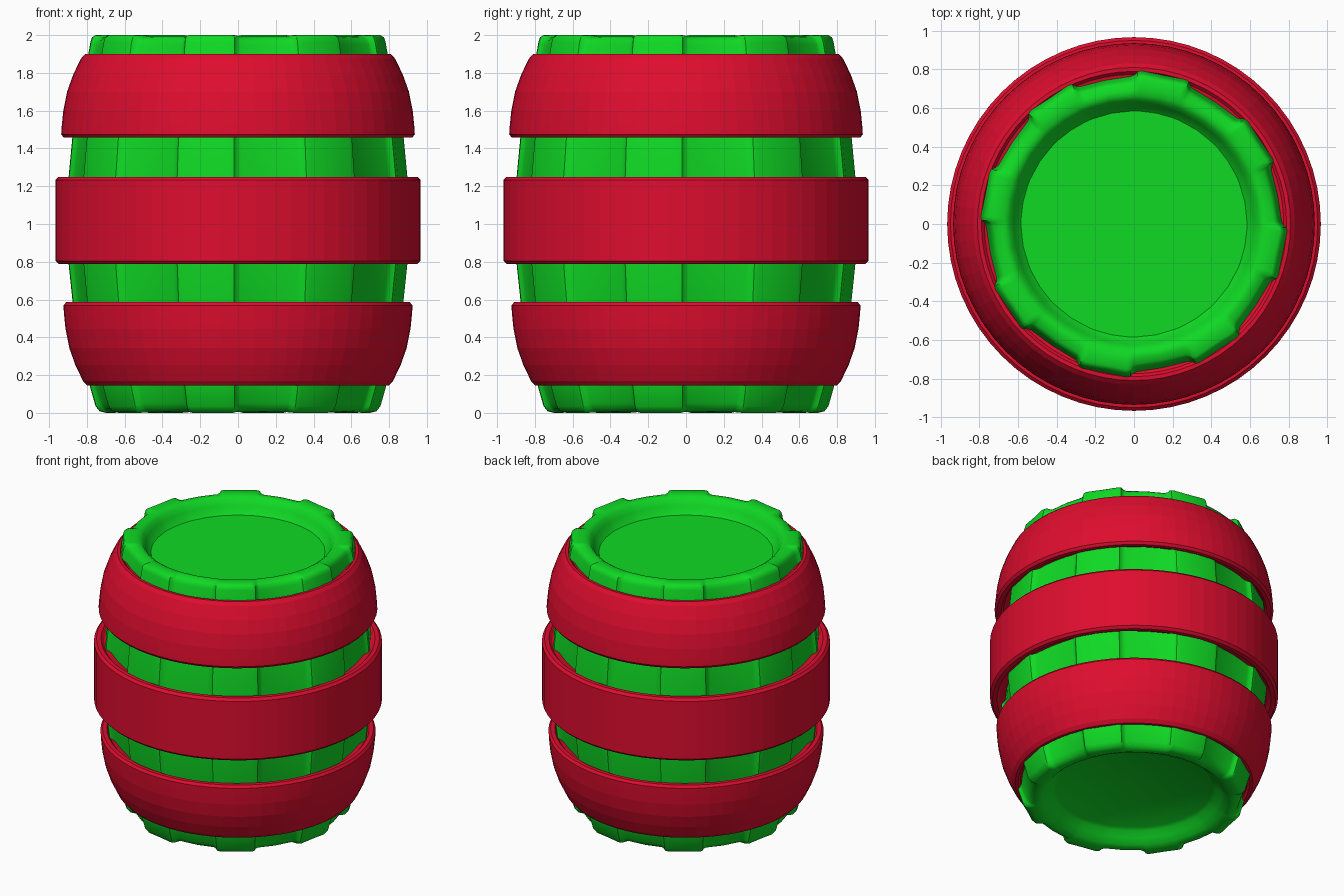
import bpy, bmesh
from math import sin, cos, radians, pi

if "Cube" in bpy.data.objects:
    bpy.data.objects.remove(bpy.data.objects["Cube"])


def material(name, rgb):
    m = bpy.data.materials.new(name)
    m.diffuse_color = (*rgb, 1)
    m.use_nodes = True
    m.node_tree.nodes["Principled BSDF"].inputs["Base Color"].default_value = m.diffuse_color
    return m


green = material("green_wood", (0.005, 0.70, 0.018))
red = material("red_hoop", (0.73, 0.004, 0.028))


def loft(name, rings, mat, closed=False, smooth=40):
    """Skin equal-length rings of points; close into a tube or cap both ends."""
    bm = bmesh.new()
    rows = [[bm.verts.new(p) for p in ring] for ring in rings]
    n = len(rows[0])
    pairs = list(zip(rows, rows[1:]))
    if closed:
        pairs.append((rows[-1], rows[0]))
    for a, b in pairs:
        for i in range(n):
            j = (i + 1) % n
            bm.faces.new((a[i], a[j], b[j], b[i]))
    if not closed:
        bm.faces.new(rows[0][::-1])
        bm.faces.new(rows[-1])
    bmesh.ops.recalc_face_normals(bm, faces=bm.faces)
    me = bpy.data.meshes.new(name)
    bm.to_mesh(me)
    bm.free()
    ob = bpy.data.objects.new(name, me)
    bpy.context.collection.objects.link(ob)
    me.materials.append(mat)
    bpy.context.view_layer.objects.active = ob
    ob.select_set(True)
    bpy.ops.object.shade_smooth_by_angle(angle=radians(smooth))
    ob.select_set(False)
    return ob


# Stave cross-section: one raised and one sunken plank per 45 degrees
# (angle, radius factor, radius offset)
PLANKS = [(23.0, 1, -0.022), (23.9, 1, -0.004), (25.5, 1, 0), (33.75, 0.986, 0),
          (42.0, 1, 0), (43.6, 1, -0.004), (44.5, 1, -0.022),
          (46, 1, -0.033), (56.25, 0.986, -0.028), (66.5, 1, -0.033)]


def stave_ring(r, z, w):
    """w = 1 gives the full plank shape, w = 0 a plain circle."""
    pts = []
    for k in range(8):
        for ang, f, off in PLANKS:
            a = radians(ang + 45 * k)
            rr = r * (1 + (f - 1) * w) + off * w
            # sunken planks are also a little shorter at both ends
            dz = 0.5 * off * w if z > 1.9 else -0.5 * off * w if z < 0.1 else 0
            pts.append((rr * cos(a), rr * sin(a), z + dz))
    return pts


# Barrel body with a recessed lid at each end
body = [(0.525, 0.10, 0), (0.55, 0.085, 0), (0.585, 0.05, 0), (0.62, 0.018, 0),
        (0.655, 0.003, 0.1), (0.70, 0, 0.6), (0.733, 0.008, 0.9), (0.755, 0.035, 1),
        (0.785, 0.14, 1), (0.837, 0.36, 1), (0.876, 0.58, 1), (0.898, 0.79, 1),
        (0.905, 1.02, 1), (0.898, 1.25, 1), (0.878, 1.46, 1), (0.837, 1.68, 1),
        (0.797, 1.88, 1), (0.782, 1.965, 1), (0.774, 1.988, 1), (0.755, 2.0, 0.9),
        (0.70, 2.0, 0.3), (0.667, 1.996, 0), (0.643, 1.98, 0), (0.622, 1.945, 0),
        (0.604, 1.91, 0), (0.585, 1.89, 0)]
loft("barrel_staves", [stave_ring(*p) for p in body], green)


# Hoops: closed profiles revolved around z
def hoop(name, profile, n=64):
    rings = [[(r * cos(2 * pi * i / n), r * sin(2 * pi * i / n), z)
              for i in range(n)] for r, z in profile]
    loft(name, rings, red, closed=True, smooth=5)


hoop("middle_hoop", [(0.86, 0.82), (0.90, 0.81), (0.92, 0.788), (0.95, 0.788),
                     (0.967, 0.805), (0.967, 1.232), (0.95, 1.25), (0.92, 1.25),
                     (0.90, 1.228), (0.86, 1.218)])
curved = [(0.84, 1.485), (0.878, 1.475), (0.893, 1.457), (0.922, 1.457),
          (0.936, 1.475), (0.934, 1.51), (0.925, 1.60), (0.905, 1.70),
          (0.873, 1.79), (0.832, 1.875), (0.81, 1.899), (0.79, 1.899),
          (0.775, 1.882), (0.745, 1.875), (0.80, 1.68)]
hoop("upper_hoop", curved)
hoop("lower_hoop", [(r - 0.012, 2.043 - z) for r, z in curved])
